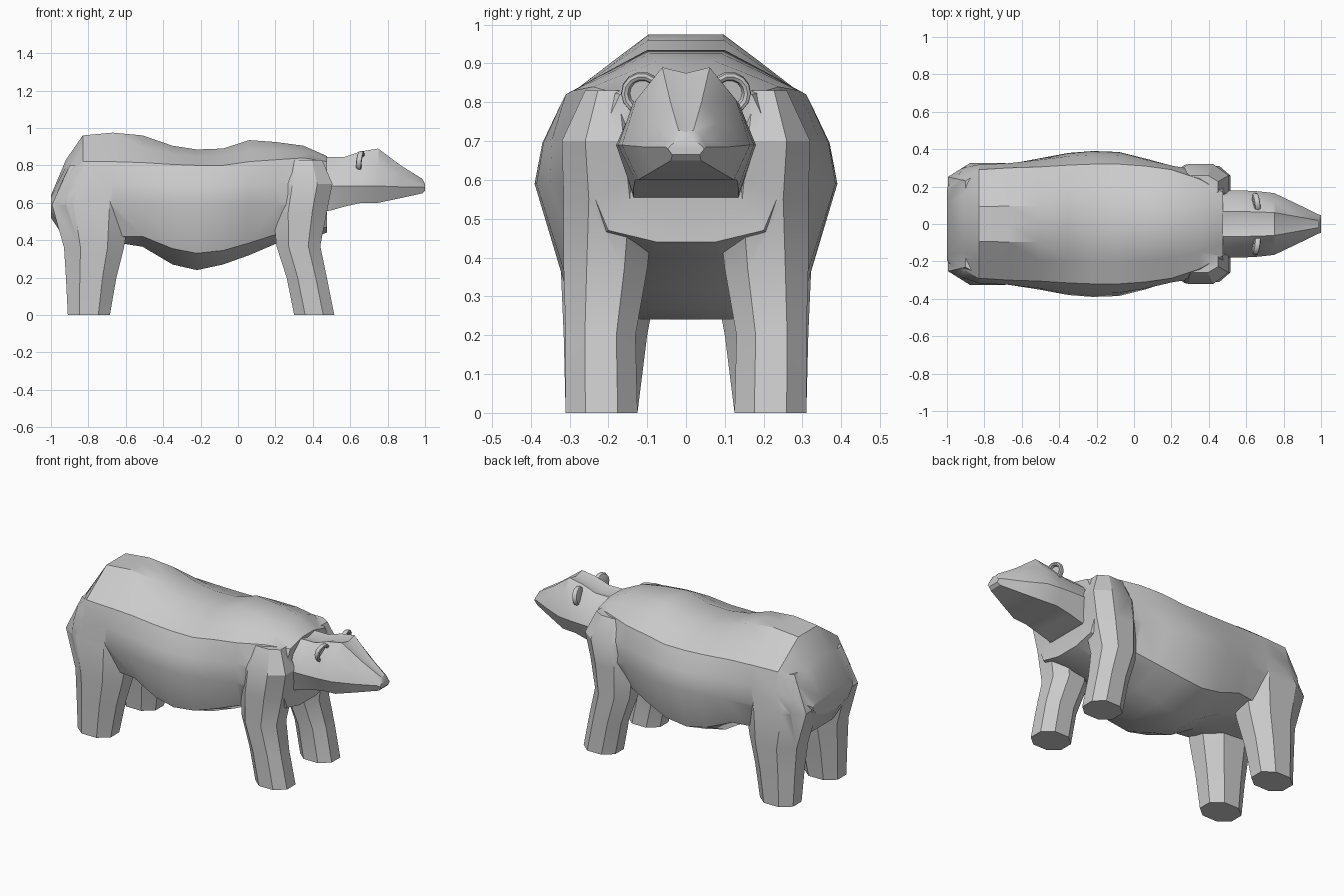
import bpy, bmesh, math
from mathutils import Vector, Matrix

if "Cube" in bpy.data.objects:
    bpy.data.objects.remove(bpy.data.objects["Cube"])


def loft(name, rings):
    """Skin a list of equal-length closed rings and cap both ends."""
    bm = bmesh.new()
    vs = [[bm.verts.new(p) for p in r] for r in rings]
    n = len(vs[0])
    for a, b in zip(vs, vs[1:]):
        for i in range(n):
            j = (i + 1) % n
            bm.faces.new((a[i], a[j], b[j], b[i]))
    bm.faces.new(vs[0])
    bm.faces.new(vs[-1])
    bmesh.ops.recalc_face_normals(bm, faces=bm.faces[:])
    me = bpy.data.meshes.new(name)
    bm.to_mesh(me)
    bm.free()
    ob = bpy.data.objects.new(name, me)
    bpy.context.collection.objects.link(ob)
    return ob


def symmetric(x, half):
    """Full ring at x from a half section that starts and ends on y = 0."""
    return [(x, y, z) for y, z in half] + [(x, -y, z) for y, z in half[-2:0:-1]]


def body_ring(x, b, sz, w, c, cz, t):
    return symmetric(x, [(0, b), (0.3 * w, b), (0.8 * w, sz), (w, 0.59),
                         ((w + c) / 2 + 0.015, (0.59 + cz) / 2), (c, cz),
                         (0.63 * c, cz + 0.55 * (t - cz)), (0.32 * c, t), (0, t)])


def head_ring(x, t, b, w, m):
    return symmetric(x, [(0, b), (0.75 * w, b), (w, m), (0.78 * w, m + 0.58 * (t - m)),
                         (0.37 * w, t), (0, t - 0.09 * w)])


def leg_ring(x0, x1, y0, y1, z, side):
    cx, cy, rx, ry = (x0 + x1) / 2, (y0 + y1) / 2, (x1 - x0) / 2, (y1 - y0) / 2
    k = 0.45
    oct_ = [(1, k), (k, 1), (-k, 1), (-1, k), (-1, -k), (-k, -1), (k, -1), (1, -k)]
    return [(cx + rx * u, side * (cy + ry * v), z) for u, v in oct_]


def select(ob):
    bpy.ops.object.select_all(action='DESELECT')
    ob.select_set(True)
    bpy.context.view_layer.objects.active = ob


# torso: x, belly z, flank z, half width, back half width, back edge z, top z
body = loft("bear_body", [body_ring(*r) for r in (
    (-1.0, .52, .55, .19, .17, .63, .64),
    (-.92, .40, .42, .30, .24, .75, .83),
    (-.83, .40, .42, .315, .29, .82, .96),
    (-.67, .39, .42, .32, .30, .82, .975),
    (-.51, .365, .42, .35, .305, .815, .96),
    (-.35, .27, .355, .38, .315, .805, .905),
    (-.22, .24, .33, .39, .32, .80, .885),
    (-.08, .27, .345, .385, .32, .80, .89),
    (.06, .32, .385, .35, .31, .82, .935),
    (.20, .38, .43, .305, .29, .83, .925),
    (.35, .40, .44, .30, .24, .84, .905),
    (.475, .44, .47, .25, .17, .82, .85))])

# head and neck: x, top, bottom, half width, widest z
parts = [loft("head", [head_ring(*r) for r in (
    (.40, .84, .54, .18, .69), (.50, .845, .56, .18, .69),
    (.57, .845, .58, .18, .69), (.66, .875, .60, .175, .69),
    (.75, .89, .60, .165, .69), (.87, .80, .625, .108, .685),
    (.985, .728, .65, .052, .685), (1.0, .70, .665, .047, .68))])]

# legs: x range, y range, z
front = ((.30, .515, .125, .31, 0), (.26, .475, .13, .31, .2),
         (.205, .44, .10, .315, .37), (.19, .475, .08, .315, .55),
         (.21, .505, .10, .32, .70), (.25, .45, .14, .26, .83))
rear = ((-.91, -.685, .125, .31, 0), (-.92, -.65, .10, .315, .2),
        (-.93, -.61, .07, .322, .36), (-.995, -.57, .06, .325, .59),
        (-.90, -.60, .10, .28, .80))
for nm, rings in (("front_leg", front), ("rear_leg", rear)):
    for s in (1, -1):
        parts.append(loft(nm, [leg_ring(*r, s) for r in rings]))

# weld head and legs into one skin
for p in parts:
    select(body)
    m = body.modifiers.new("weld", 'BOOLEAN')
    m.operation, m.solver, m.object = 'UNION', 'EXACT', p
    bpy.ops.object.modifier_apply(modifier=m.name)
    bpy.data.objects.remove(p, do_unlink=True)
select(body)
bpy.ops.object.shade_smooth_by_angle(angle=math.radians(30))

# ears: cupped discs facing forward
for s in (1, -1):
    prof = ((-.016, .035), (-.012, .05), (.0, .056), (.013, .053),
            (.016, .045), (.012, .037), (-.002, .033))
    ear = loft("ear", [[(x, r * math.cos(a), r * math.sin(a))
                        for a in (i * math.tau / 14 for i in range(14))] for x, r in prof])
    ear.data.transform(Matrix.Translation((.653, s * .112, .823))
                       @ Matrix.Rotation(s * .15, 4, 'Z') @ Matrix.Rotation(.12, 4, 'Y'))
    select(ear)
    bpy.ops.object.shade_smooth_by_angle(angle=math.radians(40))
